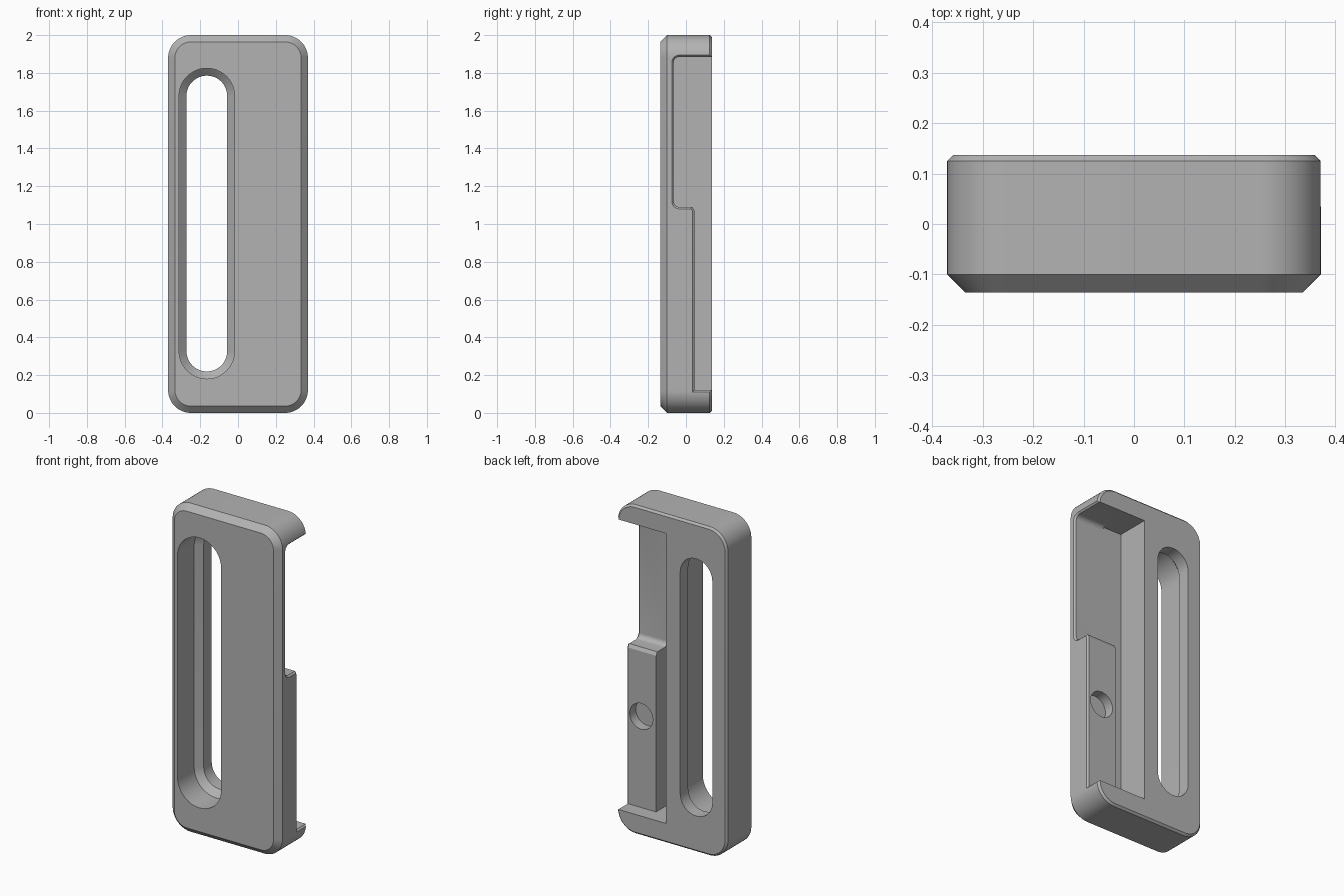
import bpy, bmesh, math
from mathutils import Vector

if "Cube" in bpy.data.objects:
    bpy.data.objects.remove(bpy.data.objects["Cube"], do_unlink=True)

grey = bpy.data.materials.new("plain grey")
grey.use_nodes = True
grey.diffuse_color = (0.45, 0.45, 0.45, 1)
grey.node_tree.nodes["Principled BSDF"].inputs["Base Color"].default_value = grey.diffuse_color


def loft(name, rings):
    """Closed solid through rings of equal point count."""
    bm = bmesh.new()
    loops = [[bm.verts.new(p) for p in ring] for ring in rings]
    for a, b in zip(loops, loops[1:]):
        for i in range(len(a)):
            j = (i + 1) % len(a)
            bm.faces.new((a[i], a[j], b[j], b[i]))
    bm.faces.new(loops[0])
    bm.faces.new(loops[-1])
    bmesh.ops.recalc_face_normals(bm, faces=bm.faces)
    mesh = bpy.data.meshes.new(name)
    bm.to_mesh(mesh)
    bm.free()
    mesh.materials.append(grey)
    obj = bpy.data.objects.new(name, mesh)
    bpy.context.collection.objects.link(obj)
    return obj


def arc(cx, cy, r, start, end, n):
    angles = [math.radians(start + (end - start) * i / n) for i in range(n + 1)]
    return [(cx + r * math.cos(a), cy + r * math.sin(a)) for a in angles]


def rounded_ring(cx, cz, dx, dz, r, y):
    """Rounded rectangle at depth y; dx, dz reach the corner centres."""
    pts = []
    for k, (sx, sz) in enumerate([(1, 1), (-1, 1), (-1, -1), (1, -1)]):
        pts += arc(cx + sx * dx, cz + sz * dz, r, 90 * k, 90 * k + 90, 12)
    return [(x, y, z) for x, z in pts]


def grow(pts, d):
    """Offset a clockwise profile outward with mitred corners."""
    out = []
    for i, p in enumerate(pts):
        p = Vector(p)
        u = (p - Vector(pts[i - 1])).normalized()
        v = (Vector(pts[(i + 1) % len(pts)]) - p).normalized()
        a, b = Vector((-u.y, u.x)), Vector((-v.y, v.x))
        out.append(p + (a + b) * d / (1 + a.dot(b)))
    return out


def cut(target, cutter):
    cutter.hide_render = True
    mod = target.modifiers.new("cut", 'BOOLEAN')
    mod.operation, mod.solver, mod.object = 'DIFFERENCE', 'EXACT', cutter
    bpy.context.view_layer.objects.active = target
    bpy.ops.object.modifier_apply(modifier=mod.name)
    bpy.data.objects.remove(cutter, do_unlink=True)


# Body with a wide front chamfer and a fine back chamfer
body = loft("body", [rounded_ring(0, 1, 0.25, 0.88, r, y) for r, y in
                     [(0.084, -0.136), (0.12, -0.1), (0.12, 0.125), (0.108, 0.137)]])

# Long slot, wide at the front, narrowing over a sloped ledge
cut(body, loft("slot_cutter", [rounded_ring(-0.165, 1.0025, 0, 0.675, r, y) for r, y in
                               [(0.147, -0.3), (0.147, 0.024), (0.108, 0.06), (0.108, 0.3)]]))

# Deep channel beside the raised block
channel = [(-0.065, 0.12), (-0.065, 1.885), (0.2, 1.885), (0.2, 0.12)]
cut(body, loft("channel_cutter", [[(x, y, z) for y, z in channel] for x in (0.04, 0.17)]))

# Stepped side opening: leaves the raised block, chamfers the rim
step = [(0.2, 0.12), (0.045, 0.12), (0.045, 1.07), (0.033, 1.09)]
step += arc(-0.035, 1.12, 0.03, 270, 180, 6)
step += arc(-0.035, 1.855, 0.03, 180, 90, 6)
step += [(0.2, 1.885)]
cut(body, loft("opening_cutter", [[(x, y, z) for y, z in grow(step, d)] for x, d in
                                  [(0.1, 0), (0.36, 0), (0.4, 0.04)]]))

# Blind round hole in the block
cut(body, loft("hole_cutter", [rounded_ring(0.27, 0.675, 0, 0.0005, 0.078, y)
                               for y in (-0.015, 0.2)]))

# Smooth rounds, crisp edges
bpy.ops.object.select_all(action='DESELECT')
body.select_set(True)
bpy.context.view_layer.objects.active = body
bpy.ops.object.shade_smooth_by_angle(angle=math.radians(25))
